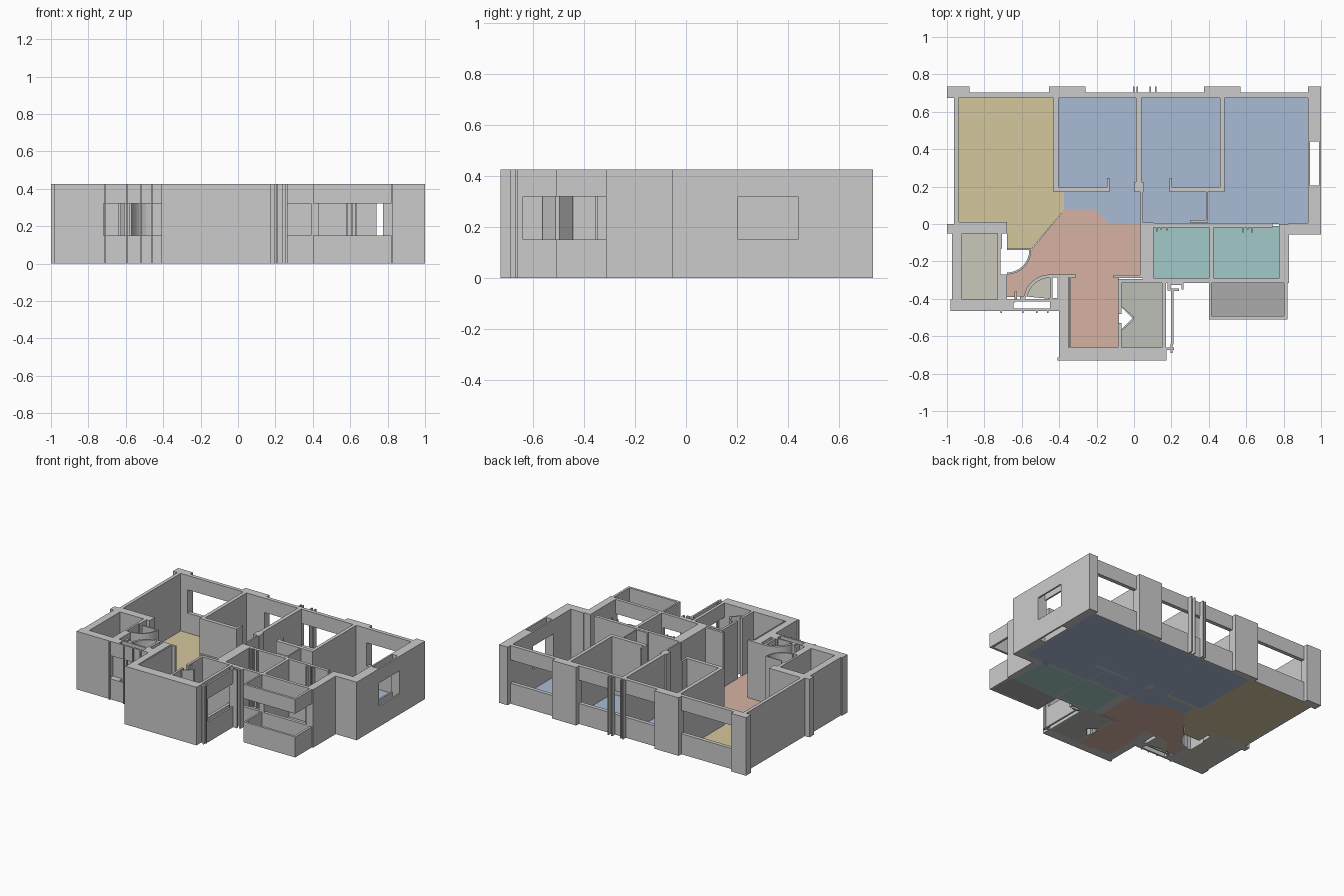
import bpy, bmesh, math

H, SILL, HEAD = 0.425, 0.15, 0.32


def finish(name, bm, color=None):
    bmesh.ops.recalc_face_normals(bm, faces=bm.faces)
    me = bpy.data.meshes.new(name)
    bm.to_mesh(me)
    bm.free()
    ob = bpy.data.objects.new(name, me)
    bpy.context.collection.objects.link(ob)
    if color:
        mat = bpy.data.materials.new(name + "_color")
        mat.diffuse_color = (*color, 1)
        me.materials.append(mat)
    return ob


def prism(bm, pts, z0, z1):
    lo = [bm.verts.new((x, y, z0)) for x, y in pts]
    hi = [bm.verts.new((x, y, z1)) for x, y in pts]
    bm.faces.new(lo)
    bm.faces.new(hi)
    n = len(pts)
    for i in range(n):
        j = (i + 1) % n
        bm.faces.new((lo[i], lo[j], hi[j], hi[i]))


def rect(x0, x1, y0, y1):
    return [(x0, y0), (x1, y0), (x1, y1), (x0, y1)]


def walls(name, boxes, spans=((0, H),)):
    bm = bmesh.new()
    for b in boxes:
        for z0, z1 in spans:
            prism(bm, rect(*b), z0, z1)
    return finish(name, bm)


def windows(name, boxes):
    return walls(name, boxes, ((0, SILL), (HEAD, H)))


def floor(name, color, *polys):
    bm = bmesh.new()
    for p in polys:
        prism(bm, p, 0, 0.004)
    return finish(name, bm, color)


def arc(cx, cy, r, a0, a1, n=8):
    return [(cx + r * math.cos(math.radians(a0 + (a1 - a0) * i / n)),
             cy + r * math.sin(math.radians(a0 + (a1 - a0) * i / n))) for i in range(n + 1)]


# Back facade: piers, mullion fins and window bands
walls("back_piers", [(-1, -.88, .675, .735), (-.455, -.26, .675, .735),
                     (.375, .57, .675, .735), (.93, 1, .675, .735)])
walls("back_fins", [(-.005, .003, .70, .735), (.013, .021, .70, .735),
                    (.083, .091, .70, .735), (.113, .121, .70, .735)])
windows("back_windows", [(-.88, -.455, .675, .703), (-.26, .375, .675, .703),
                         (.57, .93, .675, .703)])

# Right side wall with a hollow window bay
walls("right_wall", [(.93, 1, .44, .68), (.93, 1, -.055, .205),
                     (.825, .93, -.055, .005), (.775, .83, -.315, 0)])
windows("right_window", [(.93, .942, .205, .44), (.988, 1, .205, .44)])

# Left side wall and the small corner room
walls("left_wall", [(-.962, -.937, 0, .68)])
walls("corner_room_walls", [(-1, -.68, -.05, 0), (-.972, -.92, -.42, -.05),
                            (-.982, -.72, -.465, -.405), (-.73, -.705, -.13, -.05),
                            (-.73, -.68, -.42, -.27), (-.73, -.715, -.27, -.13),
                            (-.937, -.68, 0, .01)])

# Utility shaft and window between corner room and entrance
walls("shaft_walls", [(-.69, -.635, -.42, -.405), (-.46, -.40, -.41, -.395),
                      (-.45, -.435, -.40, -.285), (-.41, -.40, -.40, -.285),
                      (-.45, -.31, -.285, -.27), (-.64, -.625, -.40, -.36),
                      (-.61, -.58, -.405, -.385)])
windows("shaft_window", [(-.72, -.40, -.465, -.452), (-.69, -.40, -.415, -.405),
                         (-.72, -.645, -.455, -.41), (-.45, -.40, -.455, -.41)])
walls("shaft_fins", [(-.715, -.707, -.475, -.46), (-.60, -.592, -.475, -.46),
                     (-.525, -.517, -.475, -.46), (-.465, -.457, -.475, -.46)])

# Curved door screens
bm = bmesh.new()
prism(bm, arc(-.68, -.14, .13, -90, 0) + arc(-.68, -.14, .12, 0, -90), 0, H)
prism(bm, arc(-.45, -.41, .14, 90, 170) + arc(-.45, -.41, .122, 170, 90), 0, H)
prism(bm, rect(-.68, -.55, -.14, -.132), 0, H)
finish("door_screens", bm)

# Entrance block at the front
walls("entrance_walls", [(-.40, -.35, -.73, -.275), (-.40, .175, -.73, -.66),
                         (-.345, -.337, -.66, -.285), (-.085, -.068, -.48, -.305),
                         (-.085, -.068, -.66, -.53), (-.11, .04, -.288, -.272),
                         (-.085, .18, -.315, -.295), (.032, .046, -.29, .005),
                         (-.41, -.40, -.73, -.715)])
walls("entrance_fins", [(.155, .213, -.673, -.66), (.195, .207, -.69, -.64),
                        (.18, .195, -.355, -.30), (.19, .265, -.325, -.315),
                        (.195, .24, -.357, -.345), (.255, .265, -.35, -.31)])
windows("entrance_side_window", [(.15, .172, -.66, -.31), (.197, .21, -.645, -.35)])
bm = bmesh.new()
for s in (-1, 1):
    prism(bm, [(-.068, -.505 + s * .06), (-.058, -.505 + s * .06),
               (0, -.505 + s * .008), (0, -.505), (-.008, -.505)], 0, H)
finish("folding_door", bm)

# Two wet rooms and the balcony
walls("wet_room_walls", [(.045, .105, -.30, 0), (.402, .425, -.30, 0),
                         (.045, .19, -.315, -.29), (.39, .43, -.315, -.29),
                         (.105, .74, -.018, .005), (.045, .105, -.015, .008)])
walls("wet_room_fins", [(.118, .126, -.04, -.015), (.138, .146, -.03, -.015),
                        (.172, .18, -.035, -.015), (.58, .588, -.045, -.015),
                        (.605, .613, -.03, -.015), (.628, .636, -.045, -.015)])
windows("wet_room_windows", [(.19, .39, -.315, -.292), (.43, .775, -.315, -.292)])
windows("balcony_parapet", [(.402, .82, -.51, -.493), (.803, .82, -.493, -.31),
                            (.402, .414, -.493, -.31)])

# Bedroom partitions with door jambs
walls("bedroom_partitions", [(-.43, -.403, .17, .68), (-.43, -.13, .17, .198),
                             (.012, .04, .17, .68), (.195, .485, .17, .198),
                             (.46, .485, .17, .68), (.385, .393, .02, .17),
                             (.036, .047, 0, .17)])
walls("door_jambs", [(-.145, -.13, .17, .245), (.002, .052, .17, .225),
                     (.19, .203, .17, .245), (.30, .395, .008, .022),
                     (-.95, -.935, .0, .02)])

# Floors
floor("living_floor", (.66, .57, .34),
      [(-.95, .69), (-.42, .69), (-.42, .18), (-.375, .18), (-.375, .075),
       (-.55, -.135), (-.68, -.135), (-.68, 0), (-.95, 0)])
floor("bedroom_floor", (.40, .50, .66),
      rect(-.42, .94, .18, .69),
      [(-.375, .18), (.94, .18), (.94, 0), (-.13, 0), (-.205, .075), (-.375, .075)])
floor("hall_floor", (.67, .45, .36),
      [(-.375, .075), (-.205, .075), (-.13, 0), (.04, 0), (.04, -.28), (-.08, -.28),
       (-.08, -.67), (-.36, -.67), (-.36, -.28), (-.45, -.28)]
      + arc(-.45, -.41, .13, 90, 170) + [(-.68, -.39), (-.68, -.27)]
      + arc(-.68, -.14, .13, -90, 0))
floor("wet_room_floor", (.36, .58, .58), rect(.105, .41, -.30, -.01), rect(.42, .78, -.30, -.01))
floor("corner_room_floor", (.60, .58, .50), rect(-.925, -.725, -.41, -.045))
floor("closet_floor", (.60, .58, .50), [(-.45, -.40)] + arc(-.45, -.41, .13, 90, 170))
floor("store_floor", (.50, .51, .47),
      [(-.075, -.30), (.155, -.30), (.155, -.665), (-.075, -.665),
       (-.068, -.565), (0, -.505), (-.068, -.445)])
floor("balcony_floor", (.41, .41, .41), rect(.405, .81, -.50, -.30))
